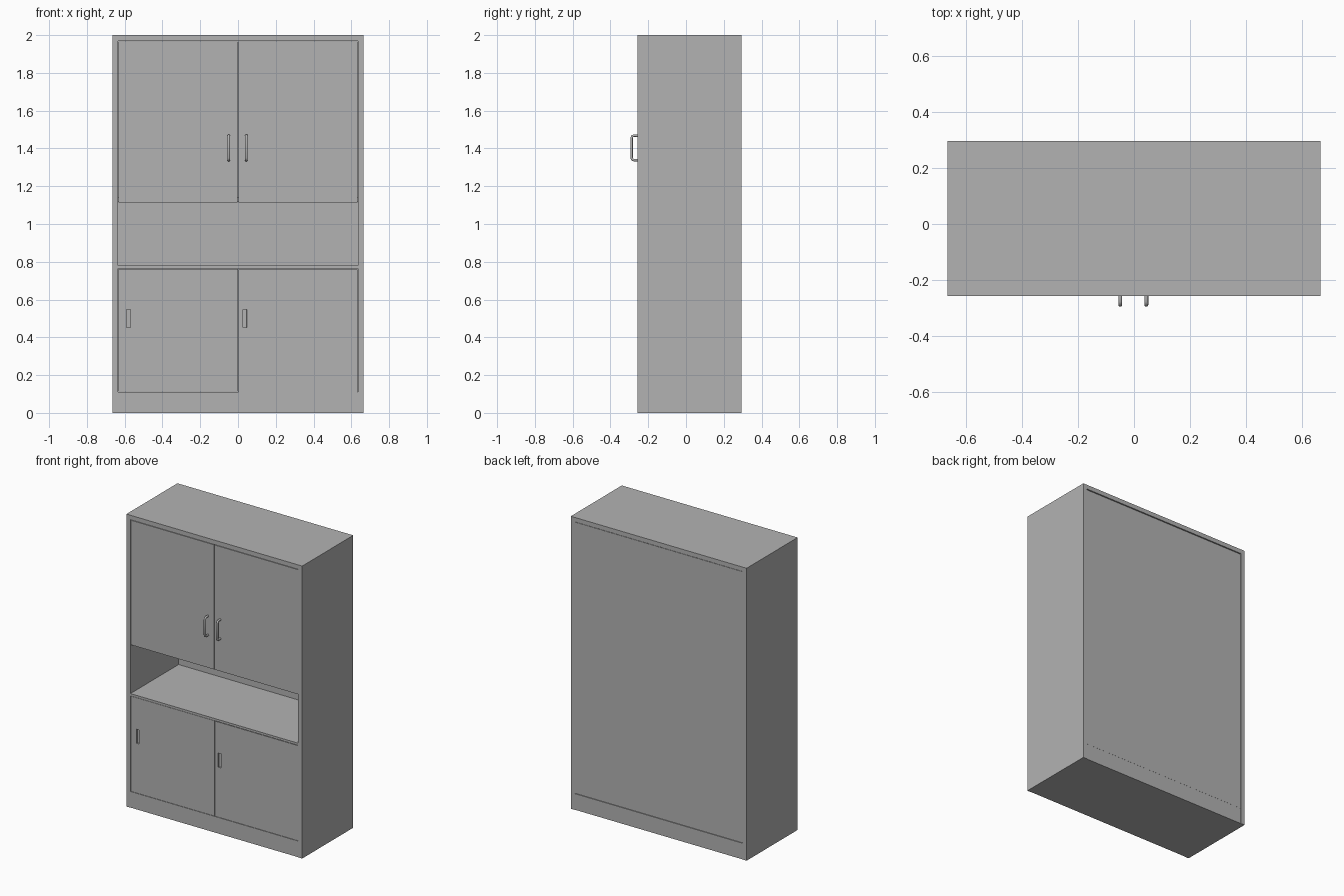
import bpy
import bmesh
from mathutils import Vector

FRONT, BACK, W, T = -0.256, 0.295, 0.665, 0.03
IN = W - T

cube = bpy.data.objects.get("Cube")
if cube:
    bpy.data.objects.remove(cube, do_unlink=True)

grey = bpy.data.materials.new("grey laminate")
grey.use_nodes = True
colour = (0.45, 0.45, 0.45, 1)
grey.diffuse_color = colour
grey.node_tree.nodes["Principled BSDF"].inputs["Base Color"].default_value = colour


def box(name, x, y, z, recess=None):
    """Box from (min, max) ranges; recess = (x range, z range, depth) sunk in its front."""
    bm = bmesh.new()
    bmesh.ops.create_cube(bm, size=1)
    for v in bm.verts:
        v.co = Vector([r[0] + (c + 0.5) * (r[1] - r[0]) for c, r in zip(v.co, (x, y, z))])
    if recess:
        rx, rz, depth = recess
        for axis, values in ((Vector((1, 0, 0)), rx), (Vector((0, 0, 1)), rz)):
            for value in values:
                bmesh.ops.bisect_plane(bm, geom=bm.verts[:] + bm.edges[:] + bm.faces[:],
                                       plane_co=axis * value, plane_no=axis)
        bm.normal_update()
        for f in bm.faces[:]:
            c = f.calc_center_median()
            if f.normal.y < -0.9 and rx[0] < c.x < rx[1] and rz[0] < c.z < rz[1]:
                bmesh.ops.inset_region(bm, faces=[f], thickness=0.002, depth=0)
                bmesh.ops.inset_region(bm, faces=[f], thickness=0.0005, depth=-depth)
                break
    mesh = bpy.data.meshes.new(name)
    bm.to_mesh(mesh)
    bm.free()
    mesh.materials.append(grey)
    obj = bpy.data.objects.new(name, mesh)
    bpy.context.collection.objects.link(obj)
    return obj


# Carcass
box("top_panel", (-W, W), (FRONT, BACK), (2 - T, 2))
box("left_side", (IN, W), (FRONT, BACK), (0, 2 - T))
box("right_side", (-W, -IN), (FRONT, BACK), (0, 2 - T))
box("plinth", (-IN, IN), (FRONT + 0.002, BACK - 0.002), (0, 0.11))
box("back_panel", (-IN, IN), (BACK - T, BACK - 0.004), (0.112, 1.966))
box("counter_shelf", (-IN, IN), (FRONT + 0.001, BACK - T), (0.765, 0.78))
box("upper_cabinet_floor", (-IN, IN), (FRONT + 0.02, BACK - T), (1.116, 1.14))

# Upper hinged doors with bow handles
for side, s, hx in (("left", 1, 0.044), ("right", -1, -0.049)):
    box(f"upper_{side}_door", sorted((s * 0.002, s * (IN - 0.003))),
        (FRONT, FRONT + 0.02), (1.115, 1.967))

    curve = bpy.data.curves.new(f"upper_{side}_handle", "CURVE")
    curve.dimensions = "3D"
    curve.bevel_depth = 0.007
    curve.bevel_resolution = 3
    curve.use_fill_caps = True
    out, c = -0.288, 0.012
    path = [(FRONT + 0.002, 1.338), (out + c, 1.338), (out + c * 0.3, 1.338 + c * 0.3),
            (out, 1.338 + c)]
    path += [(y, 2.806 - z) for y, z in reversed(path)]
    spline = curve.splines.new("POLY")
    spline.points.add(len(path) - 1)
    for p, (y, z) in zip(spline.points, path):
        p.co = (hx, y, z, 1)
    spline.use_smooth = True
    curve.materials.append(grey)
    bpy.context.collection.objects.link(bpy.data.objects.new(curve.name, curve))

# Lower sliding doors with sunken finger pulls
pull_z = (0.45, 0.55)
box("lower_right_door", (-IN + 0.003, 0), (FRONT + 0.002, FRONT + 0.018), (0.112, 0.763),
    ((-0.592, -0.568), pull_z, 0.01))
box("lower_left_door", (0.002, IN - 0.003), (FRONT + 0.006, FRONT + 0.022), (0.11, 0.76),
    ((0.024, 0.048), pull_z, 0.01))
